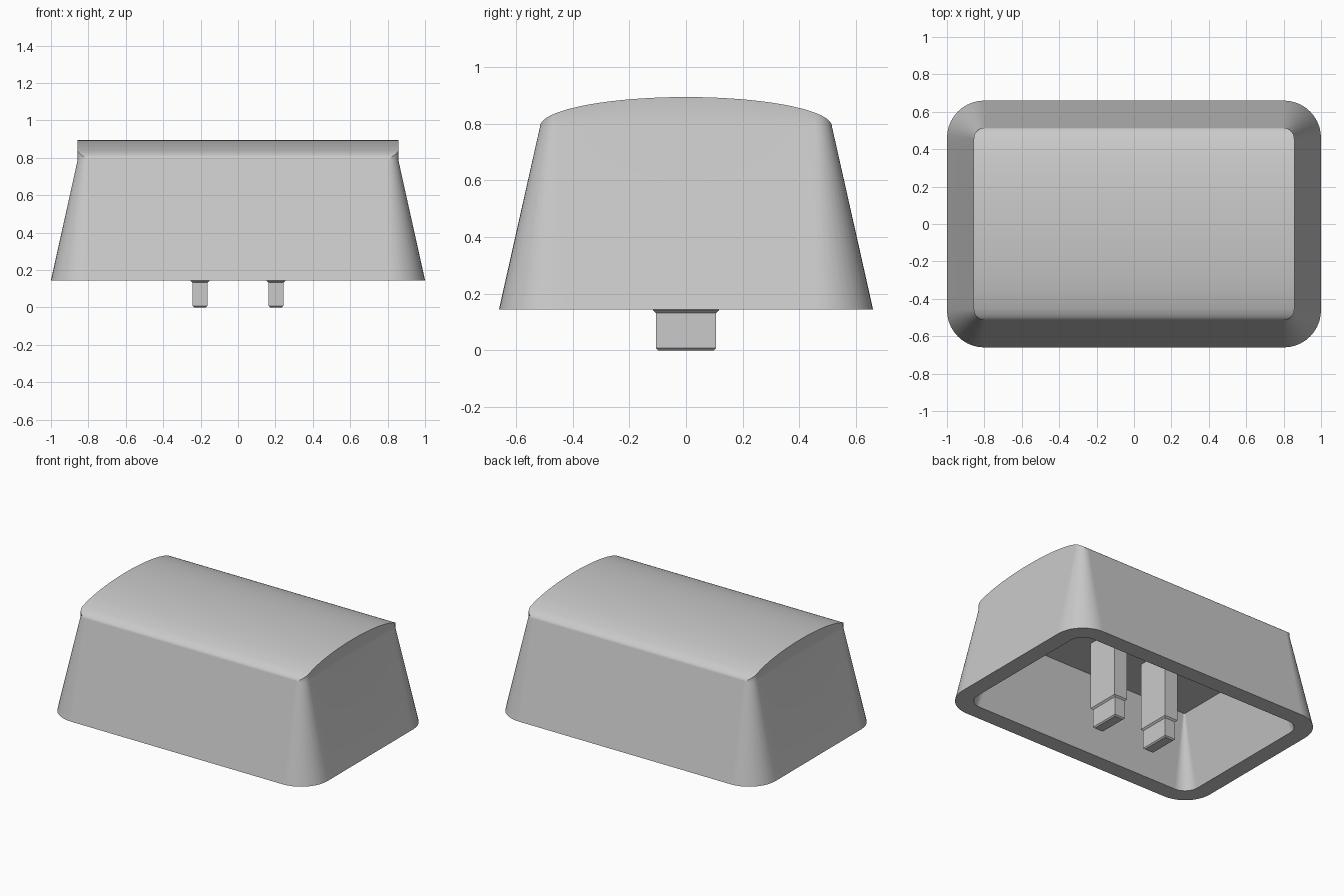
import bpy, bmesh
from math import sin, cos, pi, sqrt

cube = bpy.data.objects.get("Cube")
if cube:
    bpy.data.objects.remove(cube, do_unlink=True)

grey = bpy.data.materials.new("light_grey_plastic")
grey.use_nodes = True
colour = (0.59, 0.59, 0.59, 1)
grey.diffuse_color = colour
grey.node_tree.nodes["Principled BSDF"].inputs["Base Color"].default_value = colour

ARC, LINE = 10, 24
BASE_Z, SHOULDER_Z, TOP_Z, CEILING_Z = 0.145, 0.79, 0.894, 0.606
TOP_X, TOP_Y = 0.857, 0.515


def rounded_ring(hx, hy, r):
    """Rounded rectangle: right half from front to back, then its mirror."""
    half = []
    for i in range(ARC + 1):
        a = pi / 2 * i / ARC
        half.append((hx - r + r * sin(a), -hy + r - r * cos(a)))
    for i in range(1, LINE):
        half.append((hx, (hy - r) * (2 * i / LINE - 1)))
    half += [(x, -y) for x, y in reversed(half[:ARC + 1])]
    return half + [(-x, y) for x, y in reversed(half)]


def dome(y):
    return SHOULDER_Z + (TOP_Z - SHOULDER_Z) * sqrt(max(0, 1 - (y / TOP_Y) ** 2))


def add_ring(bm, points, height):
    return [bm.verts.new((x, y, height(y) if callable(height) else height))
            for x, y in points]


def bridge(bm, a, b):
    n = len(a)
    for i in range(n):
        j = (i + 1) % n
        bm.faces.new((a[i], a[j], b[j], b[i]))


def finish(bm, name):
    bmesh.ops.remove_doubles(bm, verts=bm.verts, dist=0.00001)
    bmesh.ops.recalc_face_normals(bm, faces=bm.faces)
    mesh = bpy.data.meshes.new(name)
    bm.to_mesh(mesh)
    bm.free()
    mesh.materials.append(grey)
    obj = bpy.data.objects.new(name, mesh)
    bpy.context.collection.objects.link(obj)
    return obj


# Hollow tapered shell: ceiling, inner wall, rim, outer wall, upright ends
bm = bmesh.new()
top = rounded_ring(TOP_X, TOP_Y, 0.06)
rings = [
    add_ring(bm, rounded_ring(0.75, 0.408, 0.01), CEILING_Z),
    add_ring(bm, rounded_ring(0.888, 0.548, 0.1), BASE_Z),
    add_ring(bm, rounded_ring(1.0, 0.66, 0.2), BASE_Z),
    add_ring(bm, top, SHOULDER_Z),
    add_ring(bm, top, dome),
]
for lower, upper in zip(rings, rings[1:]):
    bridge(bm, lower, upper)
bm.faces.new(rings[0])

# Curved top: strips joining each right vertex with its mirror
crown = rings[-1]
for i in range(len(crown) // 2 - 1):
    bm.faces.new((crown[i], crown[i + 1], crown[-2 - i], crown[-1 - i]))
shell = finish(bm, "cap_shell")
bpy.ops.object.select_all(action='DESELECT')
shell.select_set(True)
bpy.context.view_layer.objects.active = shell
bpy.ops.object.shade_smooth_by_angle(angle=pi / 6)
weighted = shell.modifiers.new("even_shading", 'WEIGHTED_NORMAL')
weighted.keep_sharp = True

# Two stepped mounting prongs hanging from the ceiling
for side, name in ((1, "left_prong"), (-1, "right_prong")):
    bm = bmesh.new()
    loops = []
    for hx, hy, z in ((0.032, 0.098, 0), (0.04, 0.106, 0.008), (0.04, 0.106, 0.132),
                      (0.051, 0.116, 0.142), (0.051, 0.116, CEILING_Z + 0.01)):
        box = [(side * 0.203 + sx * hx, sy * hy)
               for sx, sy in ((-1, -1), (1, -1), (1, 1), (-1, 1))]
        loops.append(add_ring(bm, box, z))
    for lower, upper in zip(loops, loops[1:]):
        bridge(bm, lower, upper)
    bm.faces.new(loops[0])
    bm.faces.new(loops[-1])
    finish(bm, name)
